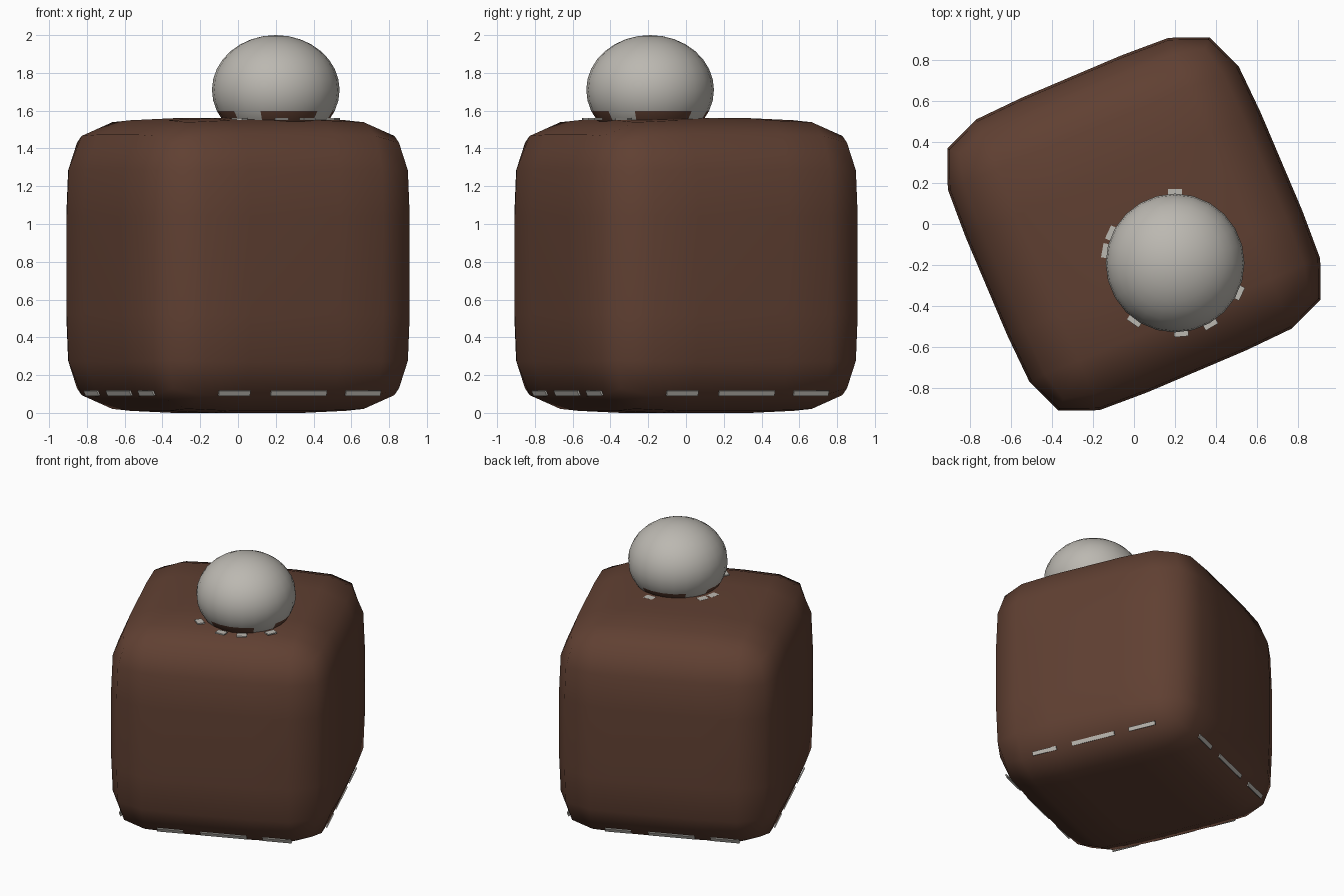
import bpy, bmesh, math
from mathutils import Matrix, Vector

if "Cube" in bpy.data.objects:
    bpy.data.objects.remove(bpy.data.objects["Cube"])

def material(name, rgb):
    m = bpy.data.materials.new(name)
    m.diffuse_color = (*rgb, 1)
    m.use_nodes = True
    m.node_tree.nodes["Principled BSDF"].inputs["Base Color"].default_value = m.diffuse_color
    return m

BROWN = material("chocolate brown", (0.117, 0.051, 0.032))
GREY = material("warm grey", (0.50, 0.48, 0.44))
TURN = Matrix.Rotation(math.radians(23), 4, 'Z')

def make(name, bm, *mats):
    me = bpy.data.meshes.new(name)
    bm.to_mesh(me)
    bm.free()
    ob = bpy.data.objects.new(name, me)
    for m in mats:
        me.materials.append(m)
    bpy.context.collection.objects.link(ob)
    return ob

# soft block: cube cut in thirds, then subdivided once
bm = bmesh.new()
bmesh.ops.create_cube(bm, size=1.56)
bmesh.ops.subdivide_edges(bm, edges=bm.edges[:], cuts=2, use_grid_fill=True)
bm.transform(Matrix.Translation((0, 0, 0.78)) @ TURN)
for f in bm.faces:
    f.smooth = True
block = make("soft_block", bm, BROWN)
sub = block.modifiers.new("round", 'SUBSURF')
sub.levels = sub.render_levels = 1

# flattened ball on top, with a brown-stained lower rim
C = Vector((0.2, -0.19, 1.71))
bm = bmesh.new()
bmesh.ops.create_uvsphere(bm, u_segments=24, v_segments=16, radius=1)
bm.transform(Matrix.Translation(C) @ Matrix.Diagonal((0.338, 0.338, 0.29, 1)))
for f in bm.faces:
    f.smooth = True
    c = f.calc_center_median()
    a = math.atan2(c.y - C.y, c.x - C.x)
    f.material_index = int(c.z < 1.61 and math.sin(4 * a + 0.6) > -0.5)
make("top_ball", bm, GREY, BROWN)

def add_box(bm, mat, size):
    bmesh.ops.create_cube(bm, size=1, matrix=mat @ Matrix.Diagonal((*size, 1)))

# small grey flecks around the ball
bm = bmesh.new()
for deg in (90, 155, 170, 235, 275, 300, 335):
    a = math.radians(deg)
    p = (C.x + 0.335 * math.cos(a), C.y + 0.335 * math.sin(a), 1.556)
    add_box(bm, Matrix.Translation(p) @ Matrix.Rotation(a, 4, 'Z'), (0.05, 0.07, 0.009))
make("ball_flecks", bm, GREY)

# broken grey line along the lower edge of each side
bm = bmesh.new()
for k in range(4):
    side = TURN @ Matrix.Rotation(k * math.pi / 2, 4, 'Z')
    for x, length in ((-0.32, 0.18), (0.05, 0.32), (0.42, 0.2)):
        tilt = Matrix.Rotation(math.radians(24), 4, 'X')
        add_box(bm, side @ Matrix.Translation((x, -0.705, 0.105)) @ tilt, (length, 0.009, 0.028))
make("lower_edge_line", bm, GREY)
